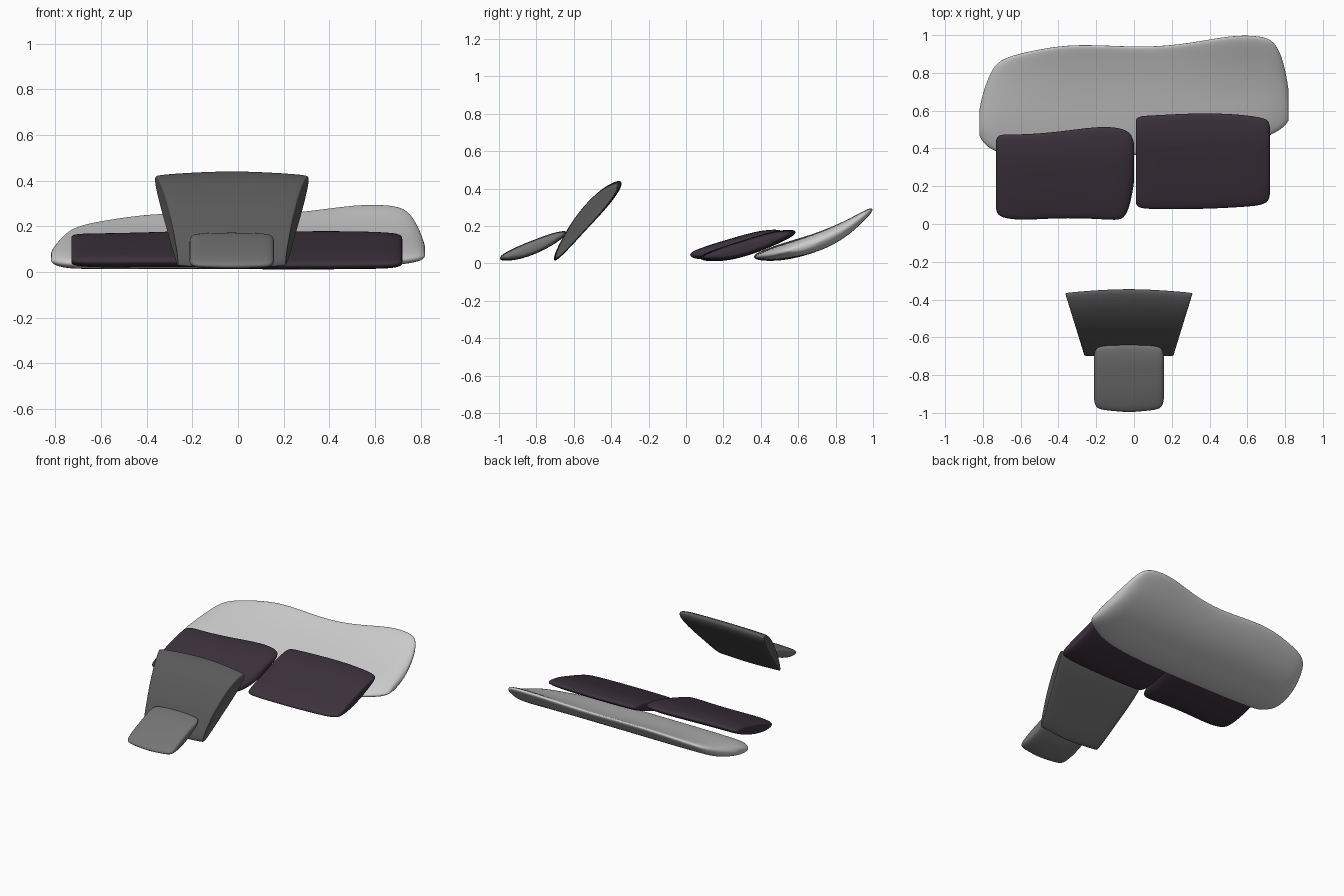
import bpy, bmesh

# half thickness of a cushion along its depth (0 = front tip, 1 = back tip)
SECTION = [(0.02, .30), (0.09, .56), (0.26, .90), (0.5, 1.0),
           (0.74, .90), (0.91, .56), (0.98, .30)]


def lerp_curve(pts, y):
    """Piecewise linear height z(y), extended past both ends."""
    i = 0
    while i < len(pts) - 2 and y > pts[i + 1][0]:
        i += 1
    (a, za), (b, zb) = pts[i], pts[i + 1]
    return za + (zb - za) * (y - a) / (b - a)


def cushion(name, stations, centre, half, color=None, taper=1.0):
    """Loft along x; station = (x, front y, back y, thickness factor)."""
    bm = bmesh.new()
    mid = (stations[0][0] + stations[-1][0]) / 2
    loop = ([(0, 0)] + SECTION + [(1, 0)] + [(v, -t) for v, t in reversed(SECTION)])
    n = len(loop)
    rings = []
    for x, yf, yb, k in stations:
        ring = []
        for v, t in loop:
            y = yf + (yb - yf) * v
            w = taper + (1 - taper) * v
            ring.append(bm.verts.new((mid + (x - mid) * w, y,
                                      lerp_curve(centre, y) + half * k * t)))
        rings.append(ring)
    for a, b in zip(rings, rings[1:]):
        for i in range(n):
            j = (i + 1) % n
            bm.faces.new((a[i], a[j], b[j], b[i]))
    # end caps: pair upper and lower points
    for r in (rings[0], rings[-1]):
        for i in range(n // 2):
            q = [r[i], r[i + 1], r[n - i - 1], r[(n - i) % n]]
            bm.faces.new(list(dict.fromkeys(q)))
    bmesh.ops.recalc_face_normals(bm, faces=bm.faces)
    me = bpy.data.meshes.new(name)
    bm.to_mesh(me)
    bm.free()
    ob = bpy.data.objects.new(name, me)
    bpy.context.collection.objects.link(ob)
    for p in me.polygons:
        p.use_smooth = True
    ob.modifiers.new("Smooth", 'SUBSURF').levels = 2
    ob.modifiers["Smooth"].render_levels = 2
    if color:
        mat = bpy.data.materials.new(name + "_fabric")
        mat.diffuse_color = (*color, 1)
        me.materials.append(mat)
    return ob


DARK = (.045, .032, .045)

# large back pillow
cushion("back_pillow",
        [(-.82, .47, .60, .35), (-.80, .43, .70, .65), (-.755, .39, .82, .9),
         (-.70, .37, .885, 1), (-.5, .36, .93, 1), (-.3, .36, .96, 1),
         (.05, .36, .935, 1), (.3, .37, .96, 1), (.52, .39, 1.005, 1),
         (.67, .44, 1.0, 1), (.745, .48, .975, .95), (.795, .51, .86, .7),
         (.82, .55, .70, .35)],
        [(.36, .035), (.45, .047), (.6, .08), (.75, .125), (.87, .19),
         (.96, .26), (1.0, .29)], .052)

# two seat pillows
cushion("left_seat_pillow",
        [(-.73, .09, .43, .45), (-.73, .06, .46, .7), (-.705, .03, .48, .9),
         (-.6, .015, .475, 1), (-.4, .03, .49, 1), (-.2, .025, .52, 1),
         (-.09, .015, .515, 1), (-.045, .03, .50, .9), (-.015, .12, .48, .7),
         (0, .22, .43, .4)],
        [(.02, .045), (.12, .055), (.25, .088), (.4, .135), (.51, .165)], .048, DARK)
cushion("right_seat_pillow",
        [(.01, .13, .53, .45), (.008, .10, .56, .7), (.03, .08, .575, .9),
         (.1, .075, .578, 1), (.35, .075, .592, 1), (.55, .085, .585, 1),
         (.68, .095, .567, .95), (.715, .12, .55, .7), (.72, .16, .51, .45)],
        [(.08, .03), (.2, .05), (.33, .085), (.45, .128), (.58, .165)], .046, DARK)

# tapered upright cushion
cushion("tapered_cushion",
        [(-.363, -.69, -.37, .75), (-.366, -.70, -.365, .9), (-.345, -.70, -.36, 1),
         (-.2, -.705, -.348, 1), (-.027, -.71, -.34, 1), (.146, -.705, -.348, 1),
         (.291, -.70, -.36, 1), (.312, -.70, -.365, .9), (.309, -.69, -.37, .75)],
        [(-.71, .02), (-.6, .175), (-.5, .29), (-.34, .43)], .072,
        (.10, .10, .10), taper=.70)

# small front cushion
cushion("small_cushion",
        [(-.212, -.93, -.70, .45), (-.205, -.965, -.66, .75), (-.185, -.985, -.645, .95),
         (-.1, -.993, -.638, 1), (-.027, -1.0, -.636, 1), (.046, -.993, -.638, 1),
         (.131, -.985, -.645, .95), (.151, -.965, -.66, .75), (.158, -.93, -.70, .45)],
        [(-1, .026), (-.9, .055), (-.8, .09), (-.64, .163)], .04, (.18, .18, .18))
